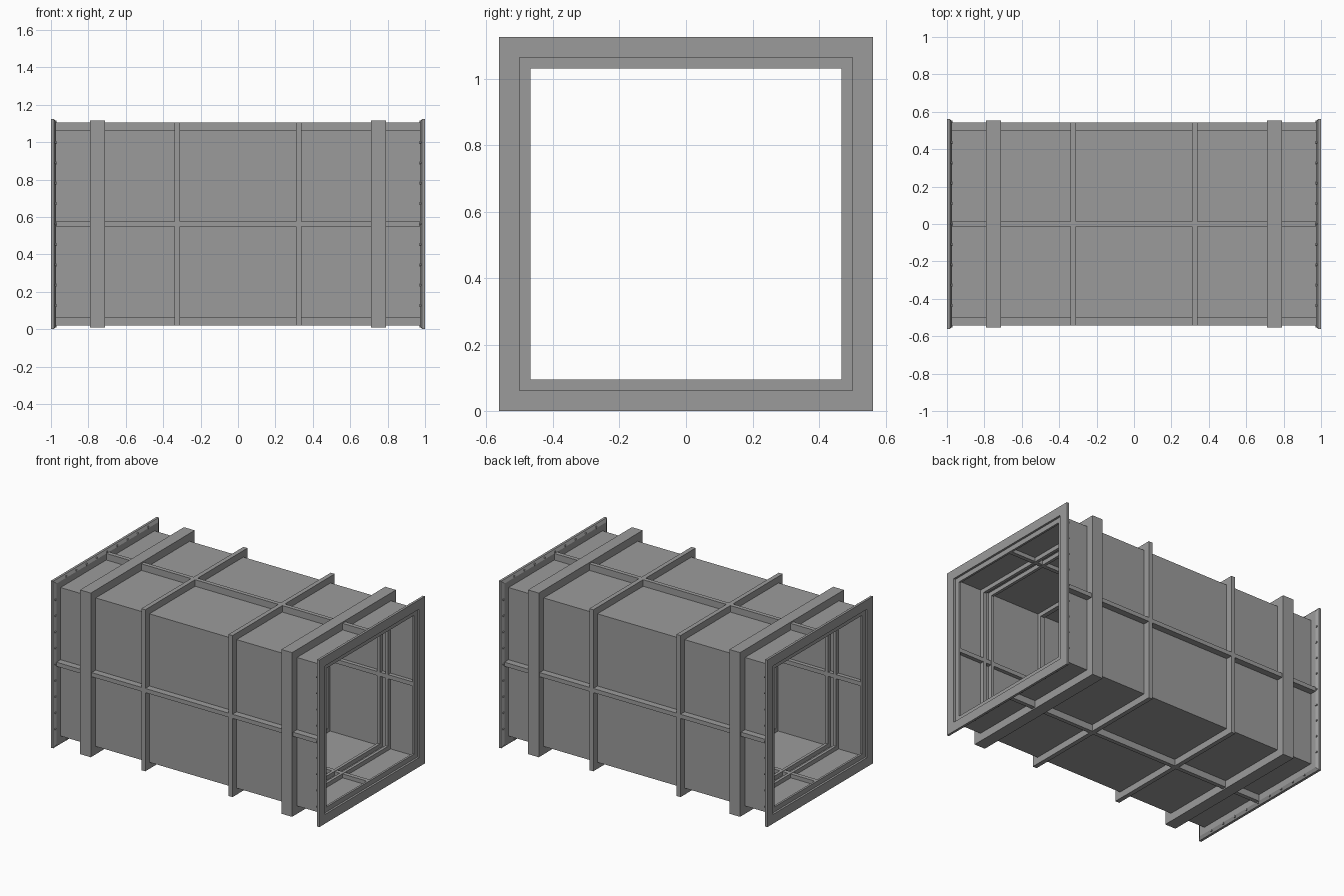
import bpy, bmesh, math
from mathutils import Matrix, Vector

if "Cube" in bpy.data.objects:
    bpy.data.objects.remove(bpy.data.objects["Cube"])

CZ = 0.5625  # height of the duct axis

grey = bpy.data.materials.new("dark_grey")
grey.diffuse_color = (0.33, 0.33, 0.33, 1)
grey.use_nodes = True
grey.node_tree.nodes["Principled BSDF"].inputs["Base Color"].default_value = grey.diffuse_color


def finish(name, bm):
    bmesh.ops.recalc_face_normals(bm, faces=bm.faces)
    me = bpy.data.meshes.new(name)
    bm.to_mesh(me)
    bm.free()
    me.materials.append(grey)
    ob = bpy.data.objects.new(name, me)
    bpy.context.collection.objects.link(ob)
    return ob


def square_ring(name, profile):
    """Sweep a closed (x, half width) profile around the square duct."""
    bm = bmesh.new()
    loops = [[bm.verts.new((x, sy * r, CZ + sz * r)) for x, r in profile]
             for sy, sz in ((-1, -1), (1, -1), (1, 1), (-1, 1))]
    n = len(profile)
    for i in range(4):
        a, b = loops[i], loops[(i + 1) % 4]
        for j in range(n):
            k = (j + 1) % n
            bm.faces.new((a[j], a[k], b[k], b[j]))
    return finish(name, bm)


def rect(x0, x1, r0, r1):
    return [(x0, r0), (x0, r1), (x1, r1), (x1, r0)]


# thin duct walls
square_ring("duct_walls", rect(-0.985, 0.985, 0.496, 0.50))

for s, side in ((-1, "left"), (1, "right")):
    # end flange with tapered back, and recessed inner frame
    square_ring(side + "_flange", [(s * 1.0, 0.50), (s * 1.0, 0.5625),
                                   (s * 0.984, 0.5625), (s * 0.972, 0.543),
                                   (s * 0.972, 0.50)])
    square_ring(side + "_inner_frame", rect(s * 0.972, s * 0.986, 0.467, 0.50))
    # wide band: solid outside, channel with two legs inside
    square_ring(side + "_band", [(s * x, r) for x, r in (
        (0.71, 0.468), (0.71, 0.553), (0.79, 0.553), (0.79, 0.468),
        (0.77, 0.468), (0.77, 0.498), (0.73, 0.498), (0.73, 0.468))])
    # narrow stiffening rib
    square_ring(side + "_rib", rect(s * 0.31, s * 0.34, 0.470, 0.544))

    # flange bolts, nine per side
    bm = bmesh.new()
    for q in range(4):
        turn = Matrix.Translation((0, 0, CZ)) @ Matrix.Rotation(q * math.pi / 2, 4, 'X')
        for i in range(-4, 5):
            m = (turn @ Matrix.Translation((s * 0.978, i * 0.109, 0.547))
                 @ Matrix.Rotation(math.pi / 2, 4, 'Y'))
            bmesh.ops.create_cone(bm, cap_ends=True, segments=6, radius1=0.008,
                                  radius2=0.008, depth=0.014, matrix=m)
    finish(side + "_flange_bolts", bm)

# lengthwise ribs, one through the middle of each wall
for q, side in enumerate(("top", "front", "bottom", "back")):
    bm = bmesh.new()
    m = (Matrix.Translation((0, 0, CZ)) @ Matrix.Rotation(q * math.pi / 2, 4, 'X')
         @ Matrix.Translation((0, 0, 0.507))
         @ Matrix.Diagonal(Vector((1.946, 0.028, 0.074, 1))))
    bmesh.ops.create_cube(bm, size=1, matrix=m)
    finish(side + "_long_rib", bm)
